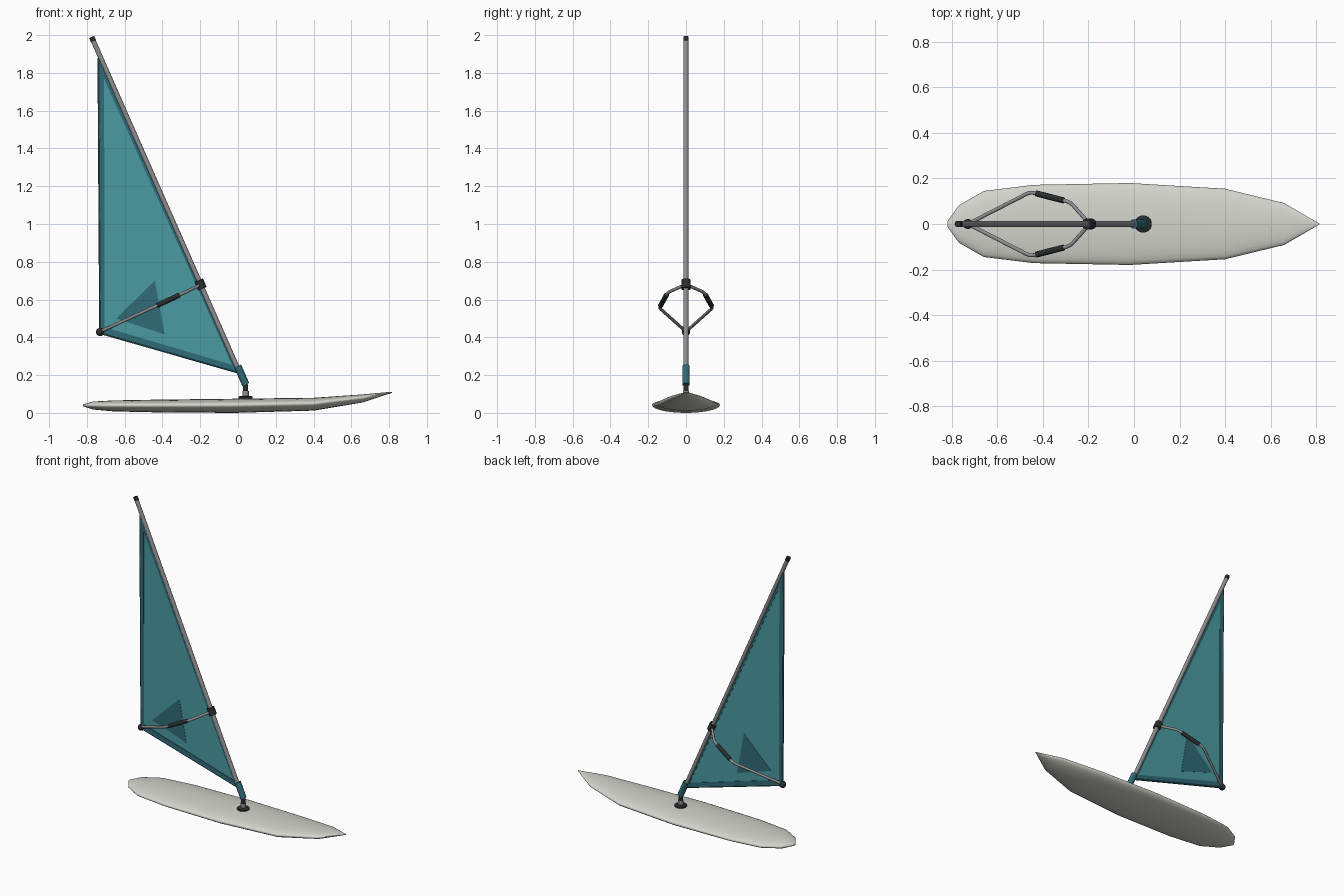
import bpy, bmesh, math
from mathutils import Vector

if "Cube" in bpy.data.objects:
    bpy.data.objects.remove(bpy.data.objects["Cube"])


def material(name, rgb):
    m = bpy.data.materials.new(name)
    m.diffuse_color = (*rgb, 1)
    m.use_nodes = True
    m.node_tree.nodes["Principled BSDF"].inputs["Base Color"].default_value = m.diffuse_color
    return m


WHITE = material("board_white", (0.66, 0.66, 0.61))
TEAL = material("sail_teal", (0.068, 0.33, 0.36))
DARK_TEAL = material("trim_dark_teal", (0.03, 0.145, 0.185))
METAL = material("metal_grey", (0.28, 0.28, 0.29))
BLACK = material("rubber_black", (0.022, 0.027, 0.028))


def finish(name, bm, mat, angle=40):
    bmesh.ops.recalc_face_normals(bm, faces=bm.faces)
    me = bpy.data.meshes.new(name)
    bm.to_mesh(me)
    bm.free()
    me.materials.append(mat)
    ob = bpy.data.objects.new(name, me)
    bpy.context.collection.objects.link(ob)
    bpy.context.view_layer.objects.active = ob
    ob.select_set(True)
    bpy.ops.object.shade_smooth_by_angle(angle=math.radians(angle))
    ob.select_set(False)
    return ob


def loft(name, rings, mat, angle=40):
    """Skin a row of equal-sized point rings and cap both ends."""
    bm = bmesh.new()
    loops = [[bm.verts.new(p) for p in ring] for ring in rings]
    n = len(loops[0])
    for a, b in zip(loops, loops[1:]):
        for i in range(n):
            j = (i + 1) % n
            bm.faces.new((a[i], a[j], b[j], b[i]))
    bm.faces.new(loops[0])
    bm.faces.new(loops[-1])
    return finish(name, bm, mat, angle)


def tube(name, points, radii, mat, n=14):
    """Round tube along a path, one radius per point."""
    pts = [Vector(p) for p in points]
    if not isinstance(radii, (list, tuple)):
        radii = [radii] * len(pts)
    rings = []
    for i, p in enumerate(pts):
        d = (pts[min(i + 1, len(pts) - 1)] - pts[max(i - 1, 0)]).normalized()
        side = d.cross(Vector((0, 1, 0))).normalized()
        up = side.cross(d)
        rings.append([p + radii[i] * (math.cos(t) * side + math.sin(t) * up)
                      for t in (2 * math.pi * k / n for k in range(n))])
    return loft(name, rings, mat)


def plate(name, outline, half, mat):
    """Flat panel in the xz plane with half thickness in y."""
    return loft(name, [[(x, y, z) for x, z in outline] for y in (-half, half)], mat, 20)


# Board: elliptical sections (x, half width, bottom, rail height, top)
stations = [(-0.82, 0.012, 0.035, 0.04, 0.045), (-0.77, 0.082, 0.018, 0.04, 0.06),
            (-0.66, 0.145, 0.008, 0.04, 0.066), (-0.44, 0.172, 0.003, 0.04, 0.07),
            (-0.02, 0.18, 0.0, 0.042, 0.075), (0.40, 0.155, 0.012, 0.05, 0.08),
            (0.66, 0.092, 0.055, 0.08, 0.098), (0.815, 0.002, 0.106, 0.109, 0.112)]
rings = []
for x, w, lo, mid, hi in stations:
    ring = []
    for k in range(28):
        t = 2 * math.pi * k / 28
        s = math.sin(t)
        ring.append((x, w * math.cos(t), mid + s * ((hi - mid) if s > 0 else (mid - lo))))
    rings.append(ring)
loft("board", rings, WHITE, 60)

# Mast foot: disc, post, flexible joint and sleeve
tube("foot_disc", [(0.04, 0, 0.07), (0.04, 0, 0.084), (0.04, 0, 0.09)], [0.038, 0.038, 0.03], BLACK, 24)
tube("foot_post", [(0.04, 0, 0.085), (0.04, 0, 0.116)], 0.017, METAL, 16)
tube("foot_joint", [(0.04, 0, 0.112), (0.04, 0, 0.14), (0.033, 0, 0.165)], 0.014, BLACK, 16)
tube("mast_sleeve", [(0.041, 0, 0.15), (-0.002, 0, 0.248)], 0.02, DARK_TEAL, 18)

# Mast and its cap
foot, tip = Vector((0.005, 0, 0.22)), Vector((-0.775, 0, 1.99))
axis = (tip - foot).normalized()
tube("mast", [foot, tip - axis * 0.02], 0.013, METAL, 18)
tube("mast_cap", [tip - axis * 0.025, tip], 0.0145, BLACK, 18)

# Sail panel, hems along its three edges, reinforcement patch
head, clew, tack = Vector((-0.741, 1.895)), Vector((-0.728, 0.42)), Vector((0.01, 0.208))
plate("sail", [head, clew, tack], 0.003, TEAL)
leech_in, foot_in = Vector((-0.709, 1.82)), Vector((-0.016, 0.25))
plate("leech_hem", [head, leech_in, (-0.706, 0.455), clew], 0.006, DARK_TEAL)
plate("foot_hem", [clew, (-0.728, 0.46), foot_in, tack], 0.006, DARK_TEAL)
plate("luff_hem", [head, (-0.736, 1.83), (-0.03, 0.25), tack], 0.0045, DARK_TEAL)
tube("leech_cord", [(-0.737, 0, 1.88), (-0.728, 0, 0.43)], 0.007, DARK_TEAL, 8)
tube("foot_cord", [(-0.728, 0, 0.425), (0.005, 0, 0.215)], 0.008, DARK_TEAL, 8)
plate("sail_patch", [(-0.645, 0.50), (-0.44, 0.70), (-0.388, 0.415)], 0.0045, DARK_TEAL)

# Wishbone boom with a grip on each side
for side, label in ((-1, "front"), (1, "back")):
    path = [Vector((-0.73, 0, 0.43)), Vector((-0.455, side * 0.141, 0.556)),
            Vector((-0.28, side * 0.096, 0.638)), Vector((-0.195, 0, 0.68))]
    # short arcs at the bends keep the pipe round
    bent = [path[0]]
    for a, b, c in zip(path, path[1:], path[2:]):
        p, q = b + (a - b).normalized() * 0.02, b + (c - b).normalized() * 0.02
        bent += [p, (p + 2 * b + q) / 4, q]
    bent.append(path[-1])
    tube(label + "_boom", bent, 0.0085, METAL, 12)
    tube(label + "_grip", [path[1].lerp(path[2], 0.15), path[1].lerp(path[2], 0.83)], 0.0135, BLACK)

# Boom clamp on the mast and ball fitting at the sail corner
clamp = foot + axis * ((0.68 - foot.z) / axis.z)
tube("boom_clamp", [clamp - axis * 0.025, clamp + axis * 0.025], 0.024, BLACK, 18)
bm = bmesh.new()
bmesh.ops.create_uvsphere(bm, u_segments=18, v_segments=10, radius=0.022)
bmesh.ops.translate(bm, verts=bm.verts, vec=(-0.73, 0, 0.428))
finish("corner_fitting", bm, BLACK)
